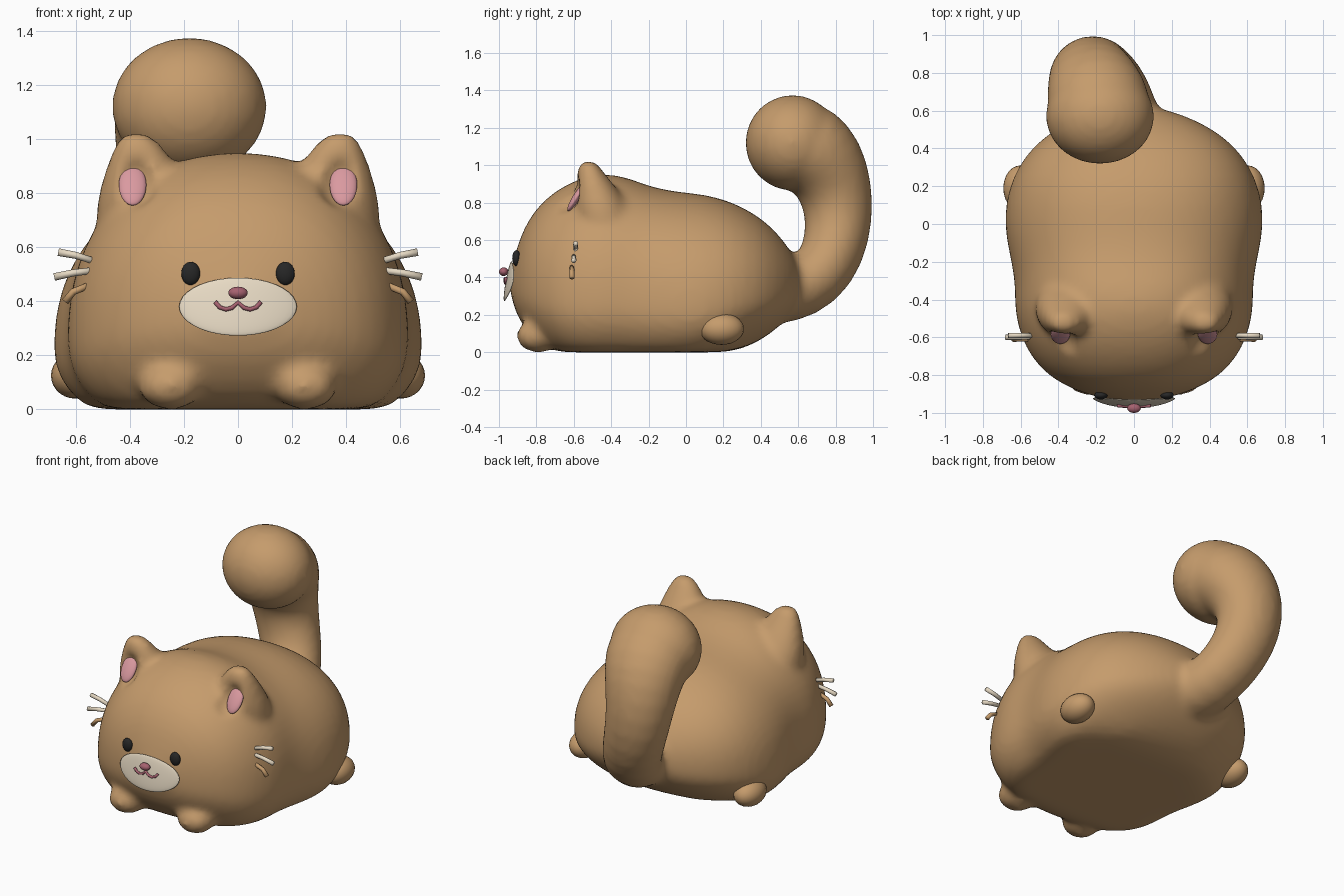
import bpy, bmesh
from math import sin, cos, pi, radians
from mathutils import Vector, Matrix

if "Cube" in bpy.data.objects:
    bpy.data.objects.remove(bpy.data.objects["Cube"])


def material(name, rgb):
    m = bpy.data.materials.new(name)
    m.diffuse_color = (*rgb, 1)
    m.use_nodes = True
    m.node_tree.nodes["Principled BSDF"].inputs["Base Color"].default_value = m.diffuse_color
    return m


FUR = material("fur", (0.56, 0.33, 0.15))
CREAM = material("cream", (0.80, 0.70, 0.55))
PINK = material("pink", (0.70, 0.32, 0.35))
ROSE = material("rose", (0.38, 0.12, 0.16))
BLACK = material("black", (0.02, 0.02, 0.02))


def finish(bm, name, mat):
    bmesh.ops.recalc_face_normals(bm, faces=bm.faces)
    for f in bm.faces:
        f.smooth = True
    me = bpy.data.meshes.new(name)
    bm.to_mesh(me)
    bm.free()
    ob = bpy.data.objects.new(name, me)
    bpy.context.collection.objects.link(ob)
    if mat:
        me.materials.append(mat)
    return ob


def loft(bm, rings):
    """Skin a list of equal-length point rings and close both ends."""
    rows = [[bm.verts.new(p) for p in r] for r in rings]
    n = len(rows[0])
    for a, b in zip(rows, rows[1:]):
        for i in range(n):
            j = (i + 1) % n
            bm.faces.new((a[i], a[j], b[j], b[i]))
    bm.faces.new(rows[0])
    bm.faces.new(rows[-1][::-1])


def ball(bm, center, radii, tilt=0, seg=24):
    m = Matrix.Translation(center) @ Matrix.Rotation(tilt, 4, 'X') @ Matrix.Diagonal((*radii, 1))
    return bmesh.ops.create_uvsphere(bm, u_segments=seg, v_segments=seg // 2 + 2, radius=1, matrix=m)['verts']


def tube(bm, path, n=16, widen=1.0, axis=(1, 0, 0)):
    """Sweep circles along (x, y, z, radius) points."""
    pts = [Vector(p[:3]) for p in path]
    rings = []
    for i, p in enumerate(pts):
        t = (pts[min(i + 1, len(pts) - 1)] - pts[max(i - 1, 0)]).normalized()
        a = Vector(axis)
        side = (a - a.dot(t) * t).normalized()
        up = t.cross(side)
        r = path[i][3]
        rings.append([p + side * (r * widen * cos(2 * pi * k / n)) + up * (r * sin(2 * pi * k / n))
                      for k in range(n)])
    loft(bm, rings)


# Body and head: cross-sections along y (y, half width, top, bottom), floor clamped flat
SECTIONS = [
    (-.945, .03, .40, .36), (-.935, .11, .45, .30), (-.91, .22, .54, .21), (-.87, .34, .66, .14),
    (-.80, .46, .775, .05), (-.70, .55, .865, -.06), (-.58, .607, .93, -.12), (-.45, .635, .96, -.13),
    (-.32, .63, .942, -.13), (-.20, .65, .888, -.13), (-.05, .685, .858, -.13), (.10, .685, .848, -.12),
    (.25, .645, .805, -.03), (.38, .565, .735, .05), (.48, .455, .65, .12), (.56, .31, .545, .20),
    (.61, .16, .45, .28), (.628, .04, .39, .34)]


def section(y, w, top, bottom, n=40):
    mid = bottom + .36 * (top - bottom)
    ring = []
    for k in range(n):
        c, s = cos(2 * pi * k / n), sin(2 * pi * k / n)
        x = w * abs(c) ** .91 * (1 if c > 0 else -1)
        h = (top - mid) if s > 0 else (bottom - mid)
        ring.append((x, y, max(0, mid + h * abs(s) ** .91)))
    return ring


bm = bmesh.new()
loft(bm, [section(*s) for s in SECTIONS])

# Tail: widening curl with a round tip
tube(bm, [(-.01, .38, .33, .19), (-.05, .56, .32, .175), (-.09, .70, .385, .17), (-.16, .79, .53, .175),
          (-.22, .822, .71, .185), (-.23, .80, .88, .205), (-.21, .74, 1.01, .235),
          (-.19, .66, 1.09, .255), (-.18, .57, 1.12, .25)], widen=1.1)
ball(bm, (-.18, .57, 1.12), (.292, .257, .257))

# Ears (horizontal rings: x, y, z, rx, ry) and front paws
EAR = [(.33, -.42, .60, .21, .17), (.345, -.45, .75, .185, .165), (.352, -.48, .86, .152, .125),
       (.362, -.505, .94, .112, .085), (.375, -.52, 1.0, .075, .055), (.378, -.525, 1.028, .035, .03)]
for s in (-1, 1):
    loft(bm, [[(s * (x + rx * cos(k * pi / 10)), y + ry * sin(k * pi / 10), z) for k in range(20)]
              for x, y, z, rx, ry in EAR])
    ball(bm, (s * .25, -.79, .088), (.12, .118, .09))
body = finish(bm, "body", None)

# Scoops that hollow the ears
bm = bmesh.new()
for s in (-1, 1):
    ball(bm, (s * .382, -.675, .86), (.095, .125, .115))
scoop = finish(bm, "ear_scoop", None)
scoop.hide_render = True

# Blend the body parts into one soft skin
body.modifiers.new("subdivide", 'SUBSURF').levels = 1


def remesh():
    m = body.modifiers.new("blend", 'REMESH')
    m.mode = 'VOXEL'
    m.voxel_size = .021
    m.use_smooth_shade = True


remesh()
cut = body.modifiers.new("hollow_ears", 'BOOLEAN')
cut.operation = 'DIFFERENCE'
cut.object = scoop
remesh()
soft = body.modifiers.new("soften", 'SMOOTH')
soft.factor = .5
soft.iterations = 6
deps = bpy.context.evaluated_depsgraph_get()
skin = bpy.data.meshes.new_from_object(body.evaluated_get(deps))
body.modifiers.clear()
body.data = skin
skin.materials.clear()
skin.materials.append(FUR)
for p in skin.polygons:
    p.use_smooth = True
    p.material_index = 0
bpy.data.objects.remove(scoop)

# Paired details: hind paws, eyes, inner ears
for name, mat, c, r, tilt in [
        ("hind_paw", FUR, (.602, .19, .125), (.09, .12, .085), 0),
        ("eye", BLACK, (.175, -.907, .503), (.035, .022, .043), 0),
        ("inner_ear", PINK, (.39, -.585, .83), (.051, .02, .088), radians(-32))]:
    for s, side in ((-1, "left"), (1, "right")):
        bm = bmesh.new()
        ball(bm, (s * c[0], c[1], c[2]), r, tilt)
        finish(bm, f"{name}_{side}", mat)

# Muzzle: thin oval bent around the face
bm = bmesh.new()
for v in ball(bm, (0, 0, .38), (.218, .012, .107), seg=32):
    v.co.y += -.952 + .6 * v.co.x ** 2 + .18 * (v.co.z - .38)
finish(bm, "muzzle", CREAM)

# Nose and mouth
bm = bmesh.new()
ball(bm, (0, -.975, .431), (.036, .025, .023))
finish(bm, "nose", ROSE)
bm = bmesh.new()
tube(bm, [(x, -.967 + .6 * x * x, z, .008) for x, z in
          [(-.085, .398), (-.068, .378), (-.045, .370), (-.022, .376), (0, .395),
           (.022, .376), (.045, .370), (.068, .378), (.085, .398)]], n=8, axis=(0, 1, 0))
finish(bm, "mouth", ROSE)

# Whiskers
WHISKERS = [((.53, .548), (.60, .570), (.665, .582), -.59, CREAM),
            ((.53, .515), (.61, .505), (.68, .490), -.60, CREAM),
            ((.55, .460), (.61, .435), (.640, .398), -.61, FUR)]
for s, side in ((-1, "left"), (1, "right")):
    for i, (a, b, c, y, mat) in enumerate(WHISKERS):
        bm = bmesh.new()
        tube(bm, [(s * x, y, z, r) for (x, z), r in ((a, .012), (b, .013), (c, .014))], n=8, axis=(0, 1, 0))
        finish(bm, f"whisker_{side}_{i + 1}", mat)
